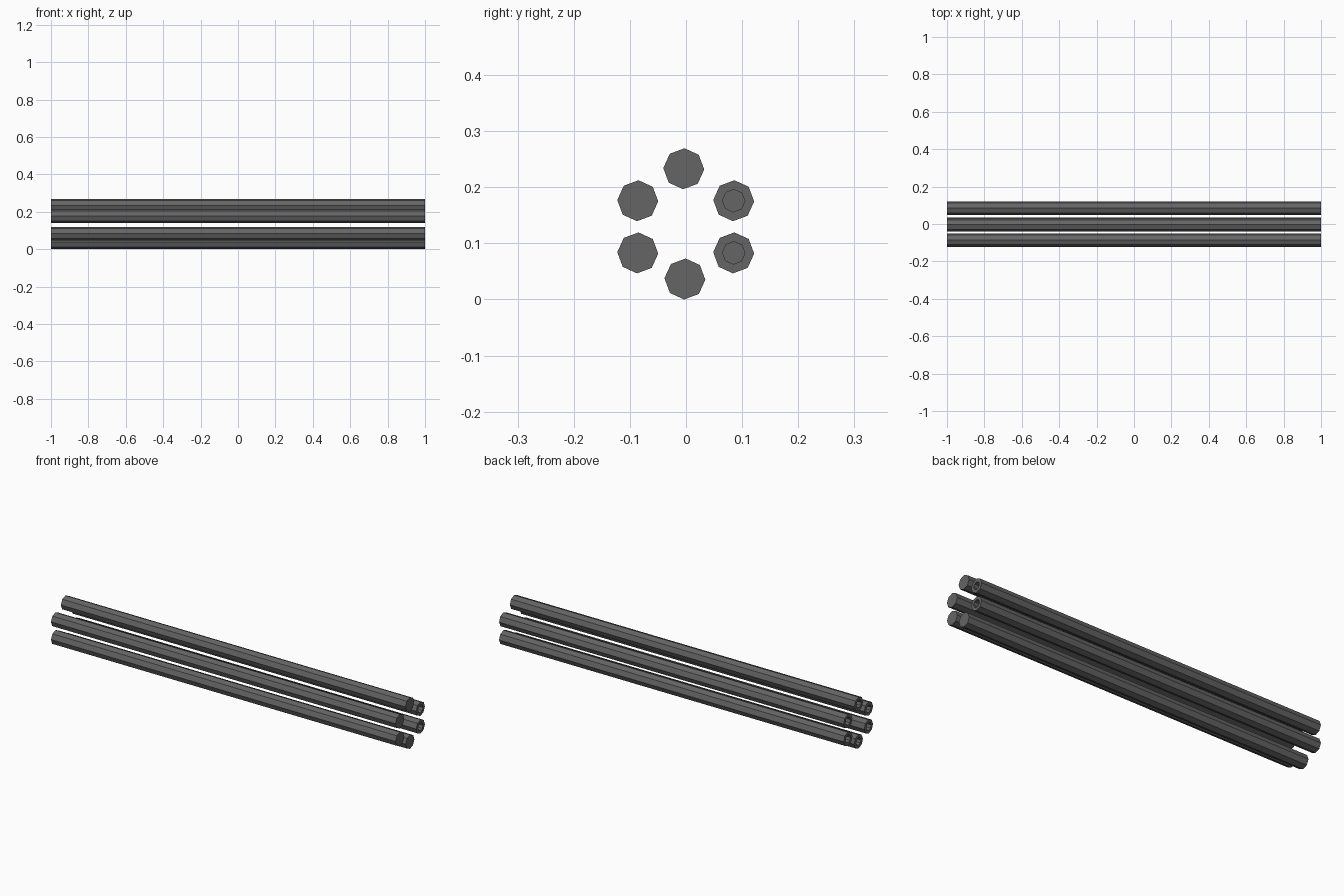
import bpy, bmesh, math

if "Cube" in bpy.data.objects:
    bpy.data.objects.remove(bpy.data.objects["Cube"])

# one dark grey colour
mat = bpy.data.materials.new("dark_grey")
mat.diffuse_color = (0.13, 0.13, 0.13, 1)
mat.use_nodes = True
mat.node_tree.nodes["Principled BSDF"].inputs["Base Color"].default_value = mat.diffuse_color

RADIUS, BORE, DEPTH, SIDES = 0.0365, 0.02, 0.03, 8
TILT = math.radians(-2)


def ring(bm, x, r, y, z):
    return [bm.verts.new((x,
                          y + r * math.cos(TILT + 2 * math.pi * i / SIDES),
                          z + r * math.sin(TILT + 2 * math.pi * i / SIDES)))
            for i in range(SIDES)]


def pole(name, y, z, bore_right):
    """Octagonal pole along x; profile of rings with bored or plain ends."""
    profile = [(-1 + DEPTH, BORE), (-1, BORE), (-1, RADIUS), (1, RADIUS)]
    if bore_right:
        profile += [(1, BORE), (1 - DEPTH, BORE)]
    bm = bmesh.new()
    rings = [ring(bm, x, r, y, z) for x, r in profile]
    for a, b in zip(rings, rings[1:]):
        for i in range(SIDES):
            j = (i + 1) % SIDES
            bm.faces.new((a[i], a[j], b[j], b[i]))
    bm.faces.new(rings[0])
    bm.faces.new(rings[-1])
    bmesh.ops.recalc_face_normals(bm, faces=bm.faces)
    me = bpy.data.meshes.new(name)
    bm.to_mesh(me)
    bm.free()
    me.materials.append(mat)
    bpy.context.collection.objects.link(bpy.data.objects.new(name, me))


# six poles arranged in a hexagon
pole("top_pole", -0.004, 0.233, False)
pole("bottom_pole", -0.002, 0.0365, False)
for side, y in (("front", -0.086), ("back", 0.085)):
    for level, z in (("upper", 0.176), ("lower", 0.083)):
        pole(f"{level}_{side}_pole", y, z, side == "back")
